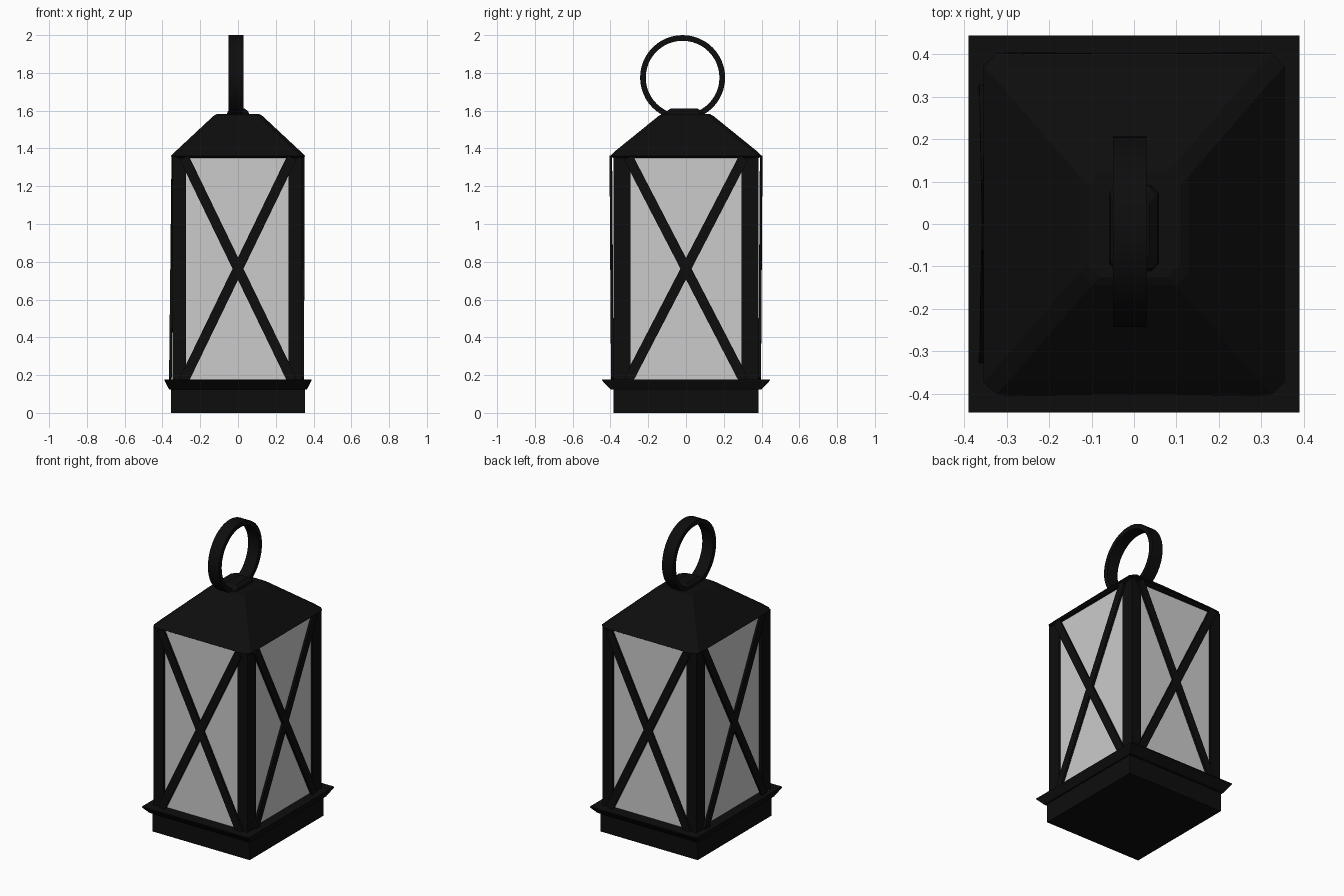
import bpy, bmesh
from math import sin, cos, pi, atan2
from mathutils import Vector

if "Cube" in bpy.data.objects:
    bpy.data.objects.remove(bpy.data.objects["Cube"])

black = bpy.data.materials.new("black_metal")
black.diffuse_color = (0.004, 0.004, 0.004, 1)
black.use_nodes = True
black.node_tree.nodes["Principled BSDF"].inputs["Base Color"].default_value = black.diffuse_color


def finish(name, bm, mat=black):
    bmesh.ops.recalc_face_normals(bm, faces=bm.faces)
    me = bpy.data.meshes.new(name)
    bm.to_mesh(me)
    bm.free()
    ob = bpy.data.objects.new(name, me)
    bpy.context.collection.objects.link(ob)
    if mat:
        me.materials.append(mat)
    return ob


def loft(name, levels, cut=0.0, mat=black, caps=True, offset=(0, 0)):
    """Stack of rectangles (half x, half y, z), optionally with clipped corners."""
    bm = bmesh.new()
    rings = []
    for hx, hy, z in levels:
        c = min(cut, hx * 0.3)
        pts = []
        for sx, sy in ((1, 1), (-1, 1), (-1, -1), (1, -1)):
            if cut:
                pair = [(sx * hx, sy * (hy - c)), (sx * (hx - c), sy * hy)]
                pts += pair if sx * sy > 0 else pair[::-1]
            else:
                pts.append((sx * hx, sy * hy))
        rings.append([bm.verts.new((x + offset[0], y + offset[1], z)) for x, y in pts])
    n = len(rings[0])
    for a, b in zip(rings, rings[1:]):
        for i in range(n):
            j = (i + 1) % n
            bm.faces.new((a[i], a[j], b[j], b[i]))
    if caps:
        bm.faces.new(rings[0])
        bm.faces.new(rings[-1])
    return finish(name, bm, mat)


def bar(name, p, q, width, normal, thick):
    """Flat strap from p to q, lying across the given normal."""
    p, q, nrm = Vector(p), Vector(q), Vector(normal)
    side = (q - p).cross(nrm).normalized() * width / 2
    dep = nrm * thick / 2
    bm = bmesh.new()
    loops = [[bm.verts.new(e + s * side + d * dep)
              for s, d in ((1, 1), (-1, 1), (-1, -1), (1, -1))] for e in (p, q)]
    a, b = loops
    for i in range(4):
        j = (i + 1) % 4
        bm.faces.new((a[i], a[j], b[j], b[i]))
    bm.faces.new(a)
    bm.faces.new(b)
    return finish(name, bm)


# Base with flared rim
loft("base", [(0.355, 0.385, 0), (0.355, 0.385, 0.125), (0.365, 0.40, 0.125),
              (0.39, 0.445, 0.172), (0.39, 0.445, 0.178)])

# Glass panes
loft("glass_panes", [(0.325, 0.37, 0.17), (0.325, 0.37, 1.355)], mat=None, caps=False)

# Corner posts, the left ones slightly spread at the foot
for sx in (-1, 1):
    for sy in (-1, 1):
        cx = -0.311 if sx < 0 else 0.303
        loft("corner_post", [(0.036, 0.045, 0.17), (0.036, 0.045, 1.36)],
             offset=(cx, sy * 0.34))

# Crossed straps on all four sides
for s in (-1, 1):
    for d in (-1, 1):
        bar("cross_front_back", (-d * 0.285, s * 0.39, 0.175), (d * 0.285, s * 0.398, 1.352),
            0.052, (0, s, 0), 0.014)
        foot = -0.358 if s < 0 else 0.343
        bar("cross_side", (foot, -d * 0.305, 0.175), (s * 0.345, d * 0.305, 1.352),
            0.052, (s, 0, 0), 0.014)

# Hipped roof
loft("roof", [(0.345, 0.385, 1.35), (0.355, 0.402, 1.36), (0.325, 0.37, 1.39),
              (0.13, 0.145, 1.572), (0.11, 0.125, 1.583)], cut=0.03)

# Saddle under the ring
loft("ring_saddle", [(0.06, 0.105, 1.575), (0.055, 0.095, 1.595), (0.035, 0.07, 1.612)],
     cut=0.02, offset=(0, -0.01))

# Carrying ring: flat band turned around the x axis
bm = bmesh.new()
N = 48
prof = [(-0.05, 0.195), (0.03, 0.195), (0.03, 0.225), (-0.05, 0.225)]
rows = []
for k in range(N):
    t = 2 * pi * k / N
    rows.append([bm.verts.new((x, -0.018 + r * cos(t), 1.775 + r * sin(t))) for x, r in prof])
for k in range(N):
    a, b = rows[k], rows[(k + 1) % N]
    for i in range(4):
        j = (i + 1) % 4
        bm.faces.new((a[i], a[j], b[j], b[i]))
ring = finish("carry_ring", bm)
bpy.context.view_layer.objects.active = ring
ring.select_set(True)
bpy.ops.object.shade_smooth_by_angle(angle=0.6)
